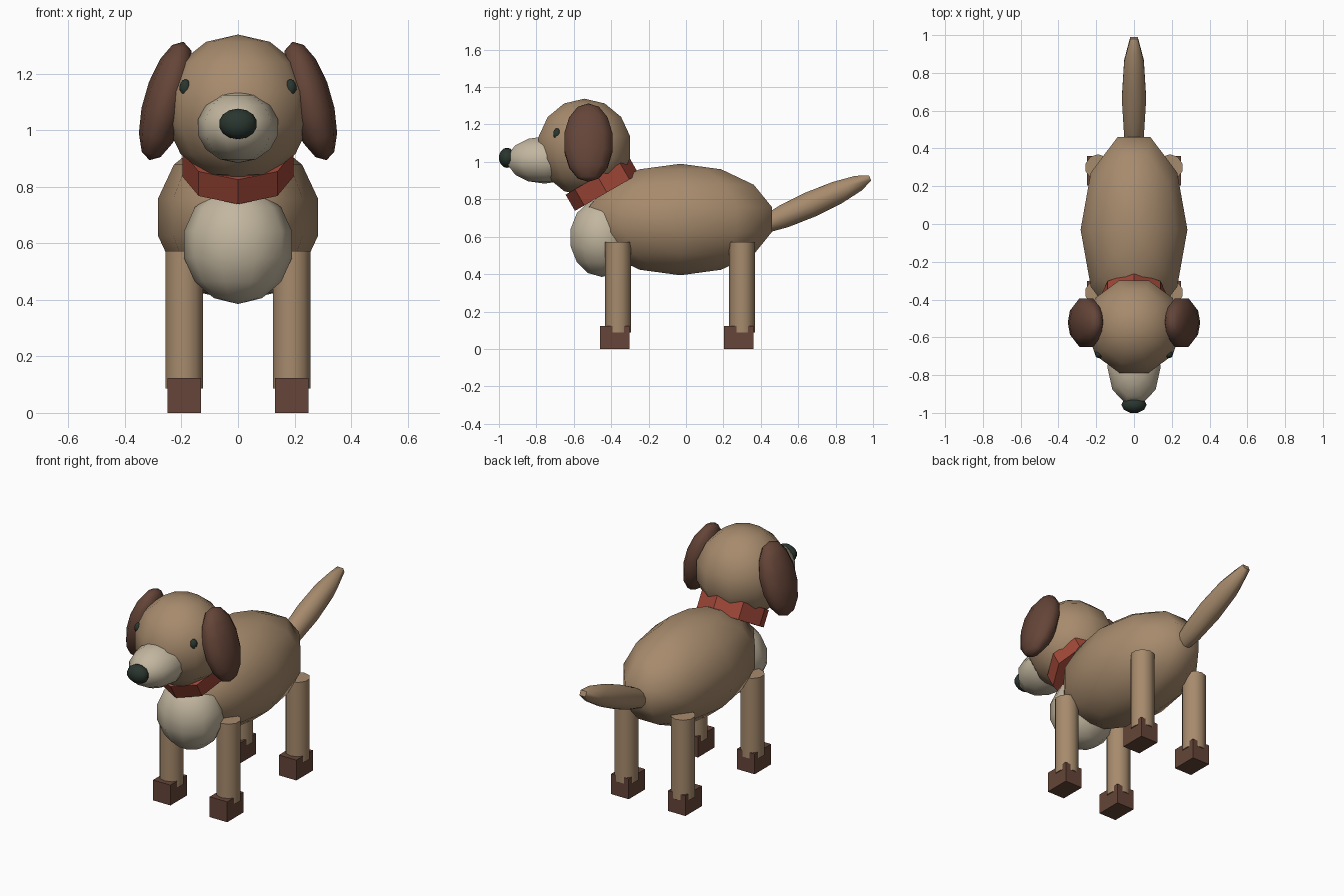
import bpy, bmesh, math
from mathutils import Matrix, Vector, Euler

if "Cube" in bpy.data.objects:
    bpy.data.objects.remove(bpy.data.objects["Cube"])


def material(name, rgb):
    mat = bpy.data.materials.new(name)
    lin = [((c / 255 + 0.055) / 1.055) ** 2.4 for c in rgb]
    mat.diffuse_color = (*lin, 1)
    mat.use_nodes = True
    mat.node_tree.nodes["Principled BSDF"].inputs["Base Color"].default_value = mat.diffuse_color
    return mat


TAN = material("tan fur", (167, 139, 109))
BROWN = material("dark brown fur", (101, 69, 56))
CREAM = material("cream fur", (194, 182, 159))
RED = material("collar red", (160, 72, 56))
BLACK = material("nose black", (42, 54, 47))


def finish(name, bm, mat, loc, rot, size, angle):
    """Place the mesh, give it a colour and smooth its soft edges."""
    turn = Euler([math.radians(a) for a in rot])
    bm.transform(Matrix.LocRotScale(Vector(loc), turn, Vector(size)))
    mesh = bpy.data.meshes.new(name)
    bm.to_mesh(mesh)
    bm.free()
    mesh.materials.append(mat)
    obj = bpy.data.objects.new(name, mesh)
    bpy.context.collection.objects.link(obj)
    if angle:
        bpy.ops.object.select_all(action='DESELECT')
        obj.select_set(True)
        bpy.context.view_layer.objects.active = obj
        bpy.ops.object.shade_smooth_by_angle(angle=math.radians(angle))
    return obj


def ball(name, mat, loc, size, rot=(0, 0, 0)):
    bm = bmesh.new()
    bmesh.ops.create_uvsphere(bm, u_segments=10, v_segments=7, radius=1)
    # corners point sideways, flat sides face front and back
    bm.transform(Matrix.Rotation(math.radians(90), 4, 'Z'))
    return finish(name, bm, mat, loc, rot, size, 60)


def cylinder(name, mat, loc, radius, height, sides, rot=(0, 0, 0), angle=40):
    bm = bmesh.new()
    bmesh.ops.create_cone(bm, cap_ends=True, segments=sides,
                          radius1=radius, radius2=radius, depth=height)
    return finish(name, bm, mat, loc, rot, (1, 1, 1), angle)


def box(name, mat, loc, size):
    bm = bmesh.new()
    bmesh.ops.create_cube(bm, size=1)
    return finish(name, bm, mat, loc, (0, 0, 0), size, 0)


# Torso, chest and tail
ball("body", TAN, (0, -0.03, 0.692), (0.29, 0.528, 0.298))
ball("chest", CREAM, (0, -0.45, 0.595), (0.196, 0.18, 0.21))
ball("tail", TAN, (0, 0.665, 0.772), (0.066, 0.377, 0.069), (24, 0, 0))

# Head, muzzle and nose
ball("head", TAN, (0, -0.543, 1.078), (0.26, 0.264, 0.26))
ball("muzzle", CREAM, (0, -0.757, 1.01), (0.145, 0.21, 0.126))
ball("nose", BLACK, (0, -0.957, 1.022), (0.068, 0.046, 0.054))

# Tilted collar
cylinder("collar", RED, (0, -0.448, 0.88), 0.197, 0.1, 8, (30, 0, 0))

# Ears, eyes, legs and paws on both sides
for side, s in (("left", -1), ("right", 1)):
    ball(side + "_ear", BROWN, (0.253 * s, -0.522, 1.103),
         (0.08, 0.138, 0.218), (0, -16 * s, 0))
    ball(side + "_eye", BLACK, (0.186 * s, -0.69, 1.15), (0.021, 0.021, 0.03))
    for end, leg_y, paw_y in (("front", -0.363, -0.38), ("rear", 0.3, 0.282)):
        cylinder(f"{end}_{side}_leg", TAN, (0.19 * s, leg_y, 0.33), 0.069, 0.486, 10)
        box(f"{end}_{side}_paw", BROWN, (0.19 * s, paw_y, 0.0615), (0.117, 0.157, 0.123))
